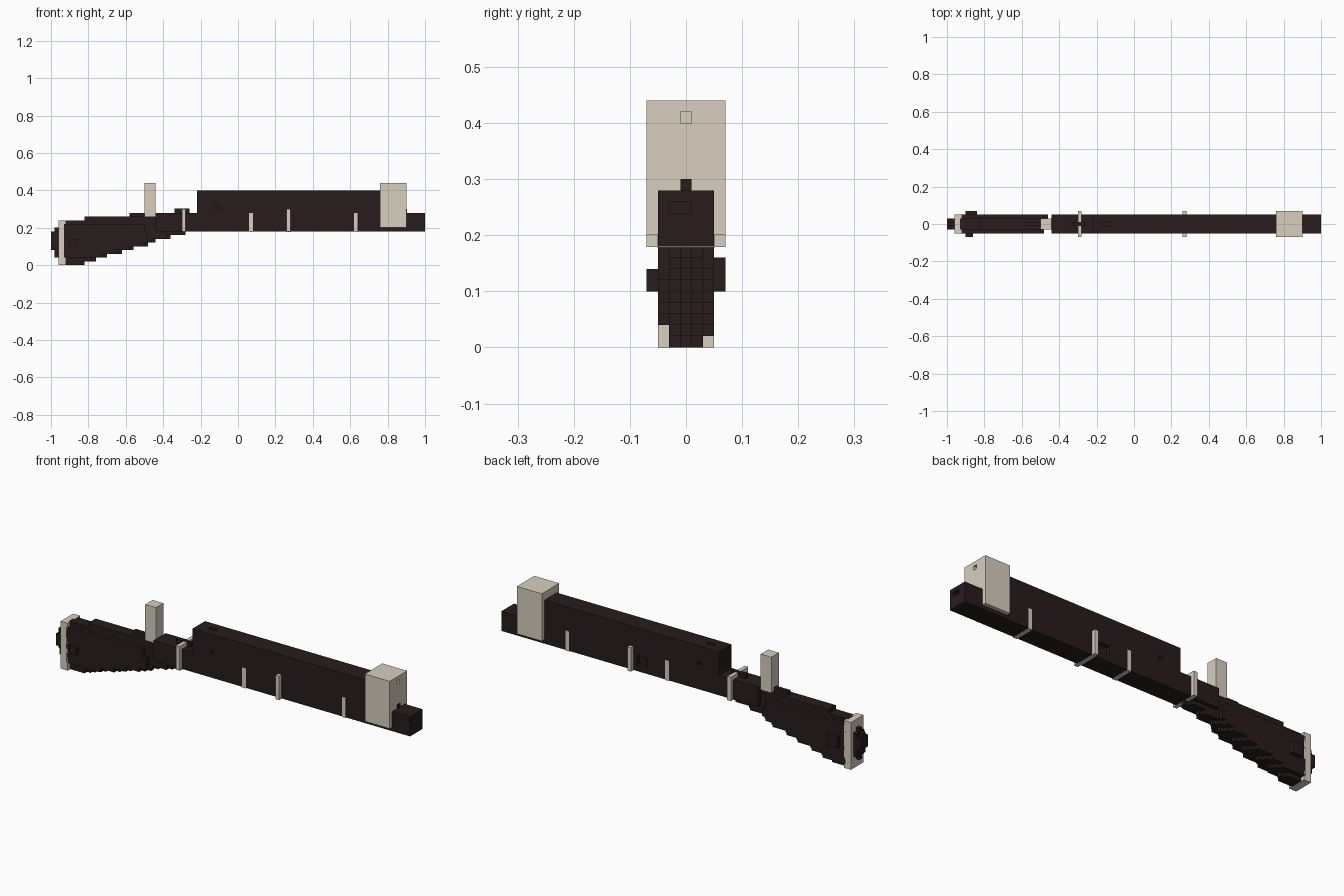
import bpy
import bmesh

if "Cube" in bpy.data.objects:
    bpy.data.objects.remove(bpy.data.objects["Cube"], do_unlink=True)


def material(name, colour):
    m = bpy.data.materials.new(name)
    m.diffuse_color = colour
    m.use_nodes = True
    bsdf = next(n for n in m.node_tree.nodes if n.type == "BSDF_PRINCIPLED")
    bsdf.inputs["Base Color"].default_value = colour
    return m


dark = material("dark brown", (0.021, 0.012, 0.012, 1))
light = material("pale stone", (0.68, 0.62, 0.52, 1))


def blocks(name, mat, *boxes):
    """One object made of boxes, each given as x, y and z ranges."""
    bm = bmesh.new()
    for box in boxes:
        cube = bmesh.ops.create_cube(bm, size=1)
        for v in cube["verts"]:
            for i, (lo, hi) in enumerate(box):
                v.co[i] = lo if v.co[i] < 0 else hi
    mesh = bpy.data.meshes.new(name)
    bm.to_mesh(mesh)
    bm.free()
    mesh.materials.append(mat)
    obj = bpy.data.objects.new(name, mesh)
    bpy.context.collection.objects.link(obj)
    return obj


def cut(obj, name, mat, *boxes):
    """Sink separate holes into an object."""
    cutter = blocks(name, mat, *boxes)
    cutter.hide_render = True
    cutter.hide_set(True)
    mod = obj.modifiers.new(name, "BOOLEAN")
    mod.object = cutter
    mod.operation = "DIFFERENCE"
    mod.solver = "EXACT"


def half(w):
    return (-w, w)


U = 0.02       # block unit
WIDE = half(0.05)
INNER = half(0.03)
THIN = half(0.01)

# Barrel and the taller body on top of it
barrel = blocks("barrel", dark, ((-0.44, 1), WIDE, (0.18, 0.28)))
cut(barrel, "barrel_holes", dark,
    ((0.96, 1.1), (-0.03, 0.01), (0.24, 0.26)),
    ((0.18, 0.24), (0.03, 0.1), (0.21, 0.26)))
body = blocks("upper_body", dark, ((-0.22, 0.77), WIDE, (0.28, 0.40)))
cut(body, "body_holes", dark,
    ((-0.12, -0.10), (0.03, 0.1), (0.30, 0.32)),
    ((-0.12, -0.10), (-0.1, -0.03), (0.30, 0.32)),
    ((-0.16, -0.12), THIN, (0.38, 0.5)))

# Front block around the barrel
front = blocks("front_block", light, ((0.76, 0.90), half(0.07), (0.20, 0.44)))
cut(front, "front_block_hole", light, ((0.88, 1), THIN, (0.40, 0.42)))
blocks("front_block_pin", dark, ((0.89, 0.904), THIN, (0.28, 0.30)))

# Raised bands: one wraps the neck, one grips the barrel sides
blocks("neck_band", light, ((-0.30, -0.28), half(0.07), (0.179, 0.30)))
blocks("barrel_band", light,
       ((0.26, 0.28), (-0.07, -0.05), (0.179, 0.30)),
       ((0.26, 0.28), (0.05, 0.07), (0.179, 0.30)),
       ((0.26, 0.28), WIDE, (0.178, 0.182)))

# Flush bands
for x, name in ((0.06, "rear"), (0.62, "front")):
    blocks(name + "_flush_band", light,
           ((x, x + U), (-0.052, -0.049), (0.178, 0.28)),
           ((x, x + U), (0.049, 0.052), (0.178, 0.28)),
           ((x, x + U), WIDE, (0.178, 0.181)))

# Rear sight bar and upright post
blocks("sight_bar", dark, ((-0.34, -0.26), THIN, (0.27, 0.302)))
blocks("upright_post", light, ((-0.50, -0.44), INNER, (0.26, 0.44)))

# Stock core: stepped underside, the middle column reaching furthest
ends = (-0.82, -0.76, -0.70, -0.62, -0.56, -0.48, -0.44, -0.36, -0.28)
steps = []
for i, x in enumerate(ends):
    layer = (i * U, (i + 1) * U)
    steps += [((-0.93, x), THIN, layer), ((-0.93, x - U), INNER, layer)]
blocks("stock_core", dark, *steps,
       ((-0.93, -0.44), INNER, (0.18, 0.24)),
       ((-0.82, -0.44), INNER, (0.24, 0.26)),
       ((-0.58, -0.44), THIN, (0.26, 0.28)))

# Stock cheeks: outer columns whose steps are offset from the core
for side, name, first, stop in ((-1, "right", 2, -0.48), (1, "left", 1, -0.46)):
    ys = sorted((side * 0.03, side * 0.05))
    boxes = [((-0.93, min(ends[i] - 2 * U, stop)), ys, (i * U, (i + 1) * U))
             for i in range(first, 9)]
    boxes.append(((-0.93, stop - U), ys, (0.18, 0.22)))
    blocks(name + "_stock_cheek", dark, *boxes)

# Butt plate, end cap and side studs
blocks("butt_plate", light, ((-0.96, -0.92), WIDE, (0, 0.24)))
blocks("butt_cap", dark,
       ((-0.98, -0.95), THIN, (0.04, 0.20)),
       ((-0.98, -0.95), INNER, (0.06, 0.18)),
       ((-1, -0.98), THIN, (0.08, 0.18)),
       ((-1, -0.98), INNER, (0.10, 0.16)))
blocks("right_stud", dark, ((-0.90, -0.86), (-0.07, -0.05), (0.10, 0.14)))
blocks("left_stud", dark, ((-0.90, -0.84), (0.05, 0.07), (0.10, 0.16)))
